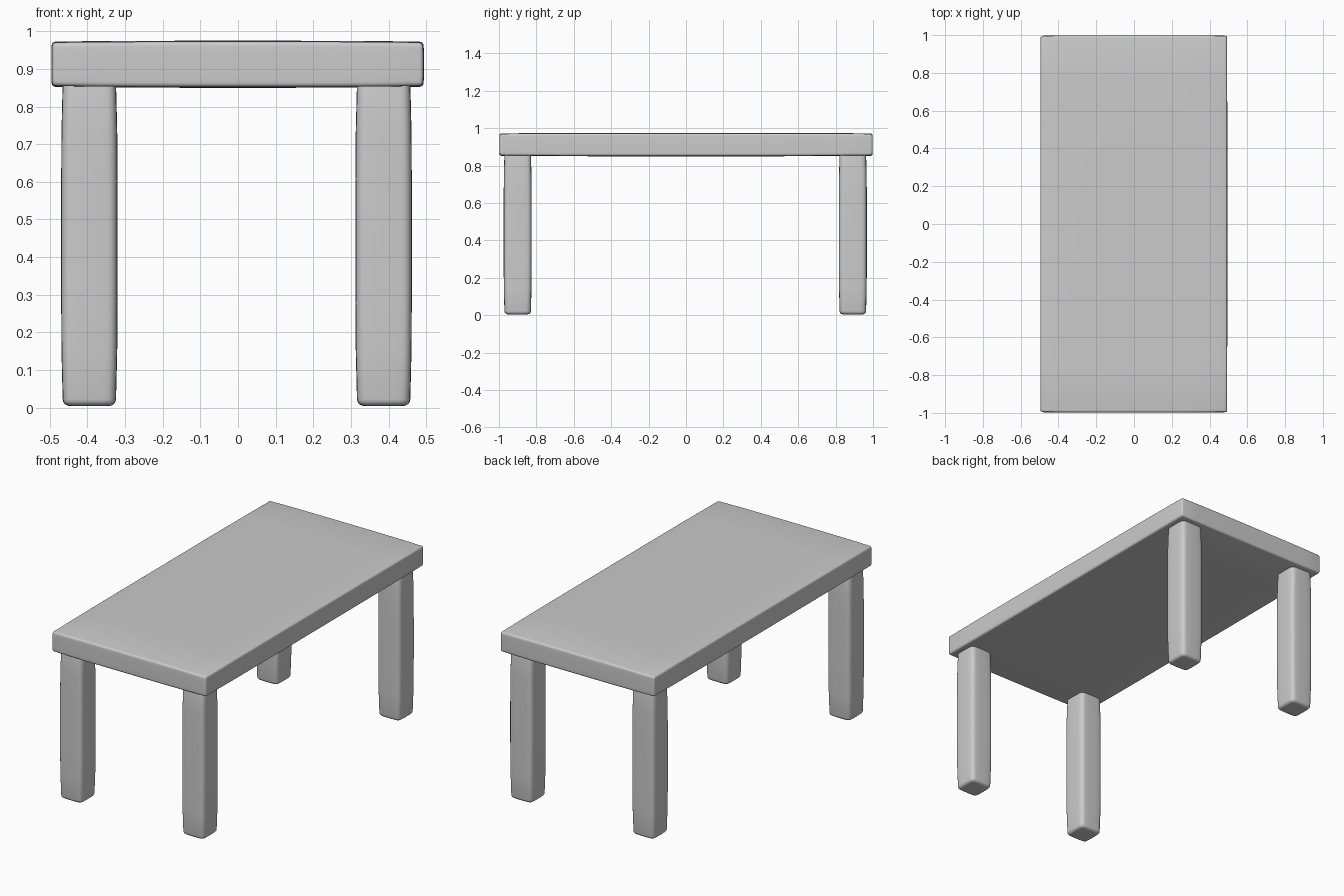
import bpy, bmesh
from mathutils import Vector

if "Cube" in bpy.data.objects:
    bpy.data.objects.remove(bpy.data.objects["Cube"])

CX = CY = -0.004  # legs sit very slightly off centre


def soft_box(name, centre, half, cuts, bulge, bevel):
    """Box whose faces swell gently towards the middle, with rounded edges."""
    bm = bmesh.new()
    bmesh.ops.create_cube(bm, size=2)
    bmesh.ops.subdivide_edges(bm, edges=bm.edges[:], cuts=cuts, use_grid_fill=True)
    for v in bm.verts:
        c = v.co.copy()
        for i in range(3):
            a, b = c[(i + 1) % 3], c[(i + 2) % 3]
            swell = bulge[i] * (a ** 4 + b ** 4) / 2
            v.co[i] = c[i] * (half[i] - swell)
    mesh = bpy.data.meshes.new(name)
    bm.to_mesh(mesh)
    bm.free()
    ob = bpy.data.objects.new(name, mesh)
    ob.location = Vector(centre)
    bpy.context.collection.objects.link(ob)
    mod = ob.modifiers.new("round_edges", 'BEVEL')
    mod.width = bevel
    mod.segments = 4
    mod.limit_method = 'ANGLE'
    mod.angle_limit = 0.8
    mod.use_clamp_overlap = False
    for p in mesh.polygons:
        p.use_smooth = True
    return ob


# Thick slab top
soft_box("table_top", (-0.001, 0, 0.9125), (0.495, 0.998, 0.0625), 7,
         (0.003, 0.003, 0.005), 0.01)

# Four square legs with softened corners, running up into the slab
for side, sx in (("left", -1), ("right", 1)):
    for end, sy in (("front", -1), ("back", 1)):
        soft_box(f"{end}_{side}_leg", (CX + sx * 0.391, CY + sy * 0.896, 0.4425),
                 (0.075, 0.075, 0.4385), 5, (0.009, 0.009, 0.004), 0.016)
